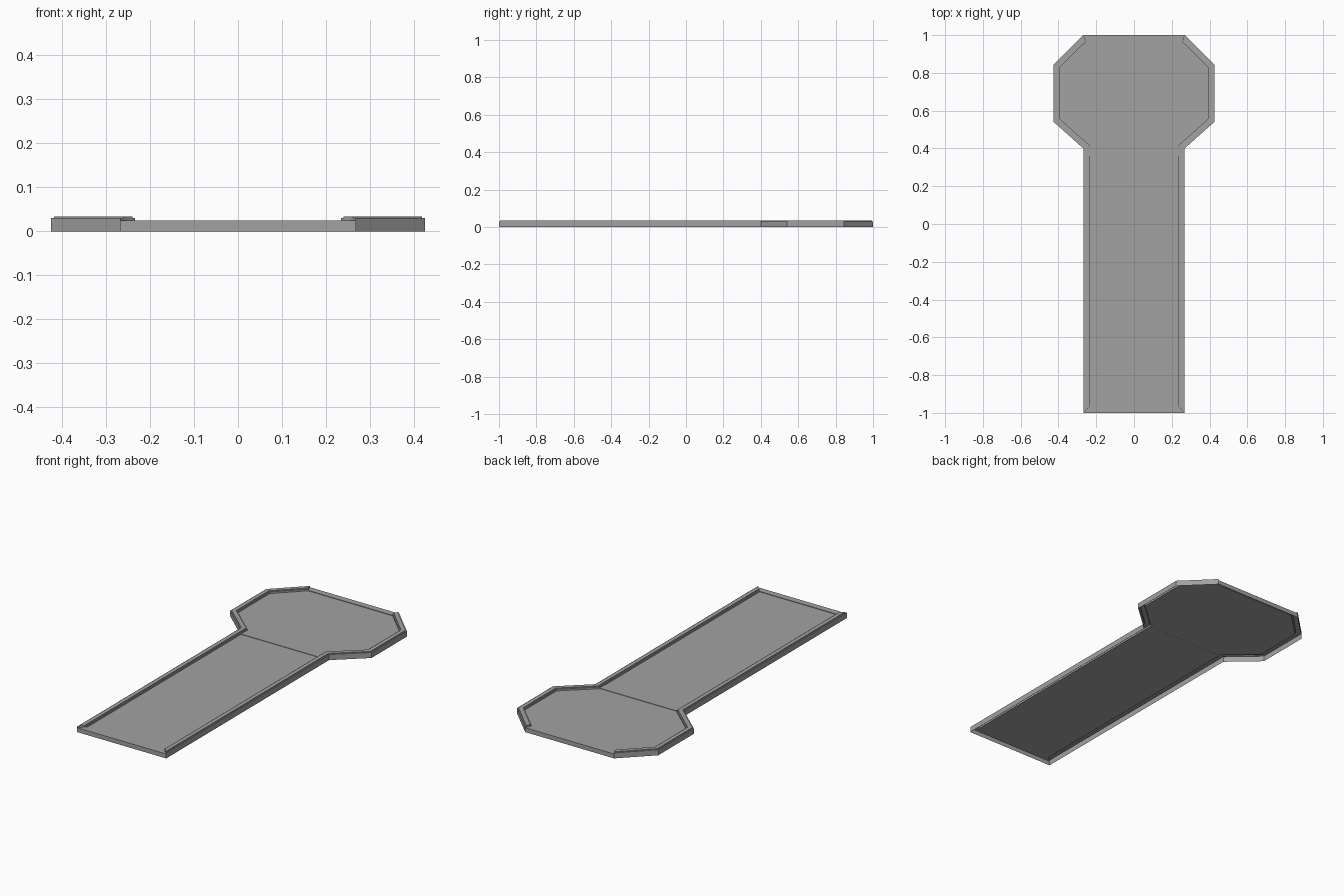
import bpy
import bmesh
from mathutils import Vector

if "Cube" in bpy.data.objects:
    bpy.data.objects.remove(bpy.data.objects["Cube"])

grey = bpy.data.materials.new("mid_grey")
grey.use_nodes = True
colour = (0.36, 0.36, 0.36, 1)
grey.diffuse_color = colour
grey.node_tree.nodes["Principled BSDF"].inputs["Base Color"].default_value = colour

# Plan outline, counter-clockwise: straight walkway ending in an octagon
half = [(0.268, -1), (0.268, 0.4), (0.425, 0.54), (0.425, 0.845), (0.268, 1)]
outline = [Vector(p) for p in half + [(-x, y) for x, y in reversed(half)]]
COUNT = len(outline)

LIP, FLOOR, WIDTH = 0.024, 0.021, 0.034
# Cross-sections as (inset from outline, height)
rail = [(0, 0), (0, LIP), (0, 0.03), (0.006, 0.03), (0.006, 0.034),
        (0.028, 0.034), (0.028, 0.03), (WIDTH, 0.03), (WIDTH, LIP), (WIDTH, FLOOR)]
low_lip = [(0, 0), (0, LIP), (WIDTH, LIP), (WIDTH, FLOOR)]


def inset(i, d):
    """Mitred inward offset of an outline corner."""
    p = outline[i % COUNT]
    a = (p - outline[(i - 1) % COUNT]).normalized()
    b = (outline[(i + 1) % COUNT] - p).normalized()
    na, nb = Vector((-a.y, a.x)), Vector((-b.y, b.x))
    return p + (na + nb) * d / (1 + na.dot(nb))


def corner(bm, i, d, z):
    p = inset(i, d)
    return bm.verts.new((p.x, p.y, z))


def sweep(bm, first, last, profile, capped=False):
    rows = [[corner(bm, i, d, z) for d, z in profile] for i in range(first, last + 1)]
    for r, s in zip(rows, rows[1:]):
        for k in range(len(profile) - 1):
            bm.faces.new((r[k], s[k], s[k + 1], r[k + 1]))
    if capped:
        # Close the rail ends above the low lip
        for r in (rows[0], list(reversed(rows[-1]))):
            bm.faces.new([v for v in r if v.co.z > LIP - 0.001])


def finish(bm, name):
    mesh = bpy.data.meshes.new(name)
    bm.to_mesh(mesh)
    bm.free()
    mesh.materials.append(grey)
    obj = bpy.data.objects.new(name, mesh)
    bpy.context.collection.objects.link(obj)


# Raised rails along both sides, low lips at front and back
bm = bmesh.new()
for start in (0, 5):
    sweep(bm, start, start + 4, rail, True)
    sweep(bm, start + 4, start + 5, low_lip)
finish(bm, "stage_rim")

# Walkway and octagon decks
for name, corners in (("walkway_deck", (0, 1, 8, 9)),
                      ("octagon_deck", range(1, 9))):
    bm = bmesh.new()
    bm.faces.new([corner(bm, i, WIDTH, FLOOR) for i in corners])
    finish(bm, name)

# Thin threshold across the joint
bm = bmesh.new()
bmesh.ops.create_cube(bm, size=1)
for v in bm.verts:
    v.co = (v.co.x * 2 * (0.268 - WIDTH), 0.385 + v.co.y * 0.05, FLOOR + 0.001 + v.co.z * 0.003)
finish(bm, "joint_threshold")
